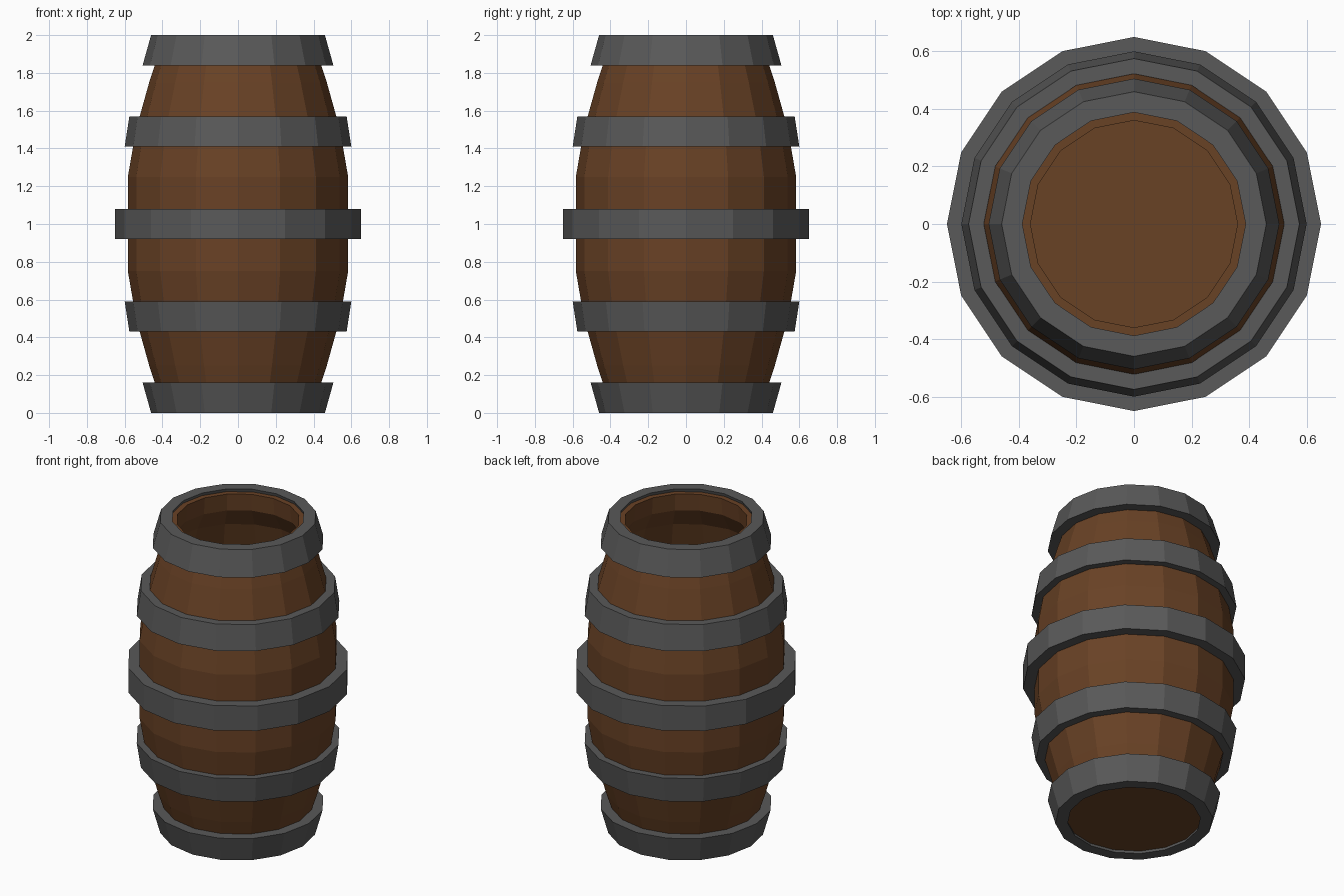
import bpy
import bmesh
import math
from mathutils import Vector

SIDES = 16

cube = bpy.data.objects.get("Cube")
if cube:
    bpy.data.objects.remove(cube, do_unlink=True)


def make_material(name, rgb):
    mat = bpy.data.materials.new(name)
    mat.use_nodes = True
    color = (*rgb, 1.0)
    mat.diffuse_color = color
    mat.node_tree.nodes["Principled BSDF"].inputs["Base Color"].default_value = color
    return mat


def lathe(name, profile, mat, closed):
    """Spin a (radius, height) profile around z into a flat-shaded solid."""
    bm = bmesh.new()
    verts = [bm.verts.new((r, 0, z)) for r, z in profile]
    edges = [bm.edges.new(pair) for pair in zip(verts, verts[1:])]
    if closed:
        edges.append(bm.edges.new((verts[-1], verts[0])))
    bmesh.ops.spin(bm, geom=verts + edges, cent=Vector(), axis=Vector((0, 0, 1)),
                   angle=math.tau, steps=SIDES, use_duplicate=False)
    bmesh.ops.remove_doubles(bm, verts=bm.verts[:], dist=0.0005)
    bmesh.ops.recalc_face_normals(bm, faces=bm.faces[:])
    mesh = bpy.data.meshes.new(name)
    bm.to_mesh(mesh)
    bm.free()
    mesh.materials.append(mat)
    obj = bpy.data.objects.new(name, mesh)
    bpy.context.collection.objects.link(obj)
    return obj


wood = make_material("brown_wood", (0.141, 0.054, 0.0185))
iron = make_material("grey_iron", (0.1, 0.1, 0.1))

# Hollow wooden body: closed base, bulging staves, open top
upper = [(0.583, 1.25), (0.54, 1.5), (0.47, 1.75), (0.395, 1.98)]
outside = [(r, 2 - z) for r, z in reversed(upper)] + upper
inside = [(0.36, 1.98), (0.37, 1.87), (0.44, 1.75), (0.51, 1.5), (0.553, 1.25)]
inside += [(r, 2 - z) for r, z in reversed(inside[2:])] + [(0.37, 0.06)]
lathe("barrel_body", [(0, 0.02)] + outside + inside + [(0, 0.06)], wood, False)


# Hoops: the tilted ones repeat mirrored about the middle
def hoop(name, profile):
    lathe(name, profile, iron, True)


hoops = {
    "end_hoop": [(0.505, 1.84), (0.46, 2.0), (0.388, 2.0), (0.436, 1.84)],
    "shoulder_hoop": [(0.60, 1.41), (0.575, 1.57), (0.522, 1.57), (0.55, 1.41)],
}
for label, section in hoops.items():
    hoop("upper_" + label, section)
    hoop("lower_" + label, [(r, 2 - z) for r, z in section])
hoop("middle_hoop", [(0.65, 0.92), (0.65, 1.08), (0.58, 1.08), (0.58, 0.92)])
